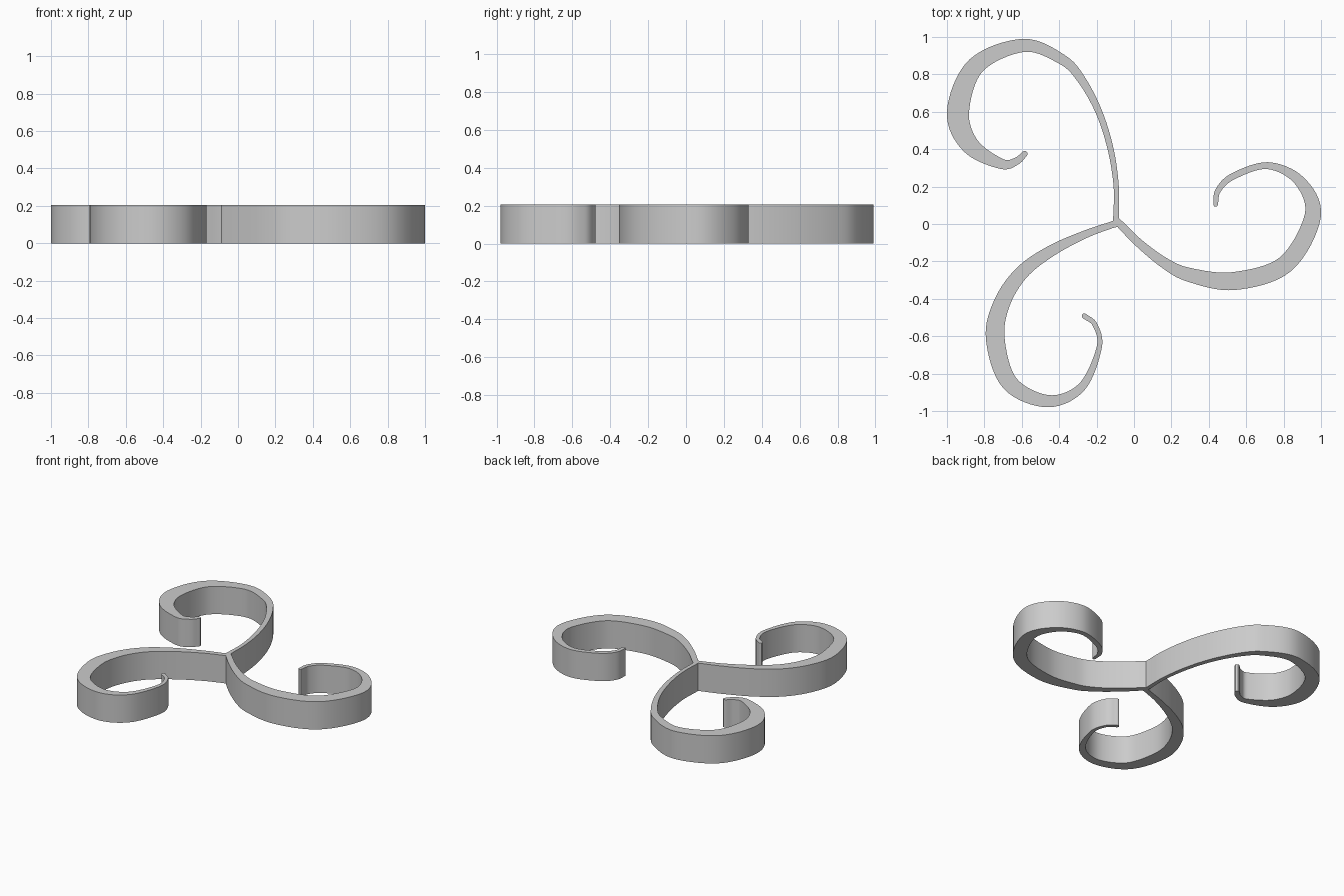
import bpy, bmesh, math
from mathutils import Vector

cube = bpy.data.objects.get("Cube")
if cube:
    bpy.data.objects.remove(cube, do_unlink=True)

HEIGHT = 0.205
STEPS = 8  # segments between two path points

# Hub corners, one in each notch between two arms
notch_left, notch_right, notch_front = (-.112, .018), (-.08, .03), (-.088, -.015)

# Arm centre lines: (x, y, width), from hub to tip
back_arm = [(-.096, .03, .03), (-.095, .2, .028), (-.125, .4, .032), (-.188, .6, .036),
            (-.283, .775, .045), (-.385, .88, .055), (-.59, .955, .07), (-.846, .846, .095),
            (-.941, .6, .118), (-.875, .42, .095), (-.71, .322, .055), (-.63, .335, .04),
            (-.585, .375, .032)]
side_arm = [(-.084, .008, .04), (.03, -.105, .045), (.17, -.213, .058), (.3, -.273, .075),
            (.535, -.305, .096), (.81, -.215, .095), (.956, .045, .087), (.885, .23, .058),
            (.715, .312, .037), (.53, .255, .035), (.45, .18, .03), (.436, .105, .025)]
front_arm = [(-.1, .002, .035), (-.26, -.055, .042), (-.445, -.145, .06), (-.6, -.26, .074),
             (-.705, -.42, .088), (-.742, -.61, .1), (-.665, -.85, .088), (-.46, -.947, .065),
             (-.28, -.872, .045), (-.186, -.66, .028), (-.208, -.54, .026), (-.265, -.492, .028)]


def smooth_path(points):
    """Catmull-Rom samples through the points."""
    p = [Vector(q) for q in points]
    p = [2 * p[0] - p[1]] + p + [2 * p[-1] - p[-2]]
    out = []
    for a, b, c, d in zip(p, p[1:], p[2:], p[3:]):
        for i in range(STEPS):
            t = i / STEPS
            out.append(0.5 * (2 * b + (c - a) * t + (2 * a - 5 * b + 4 * c - d) * t * t
                              + (3 * b - a - 3 * c + d) * t ** 3))
    return out + [p[-2]]


bm = bmesh.new()


def vert(p):
    return bm.verts.new((p[0], p[1], 0))


def add_arm(points, left_corner, right_corner):
    """Tapered ribbon from a hub edge to a rounded tip."""
    path = smooth_path(points)
    left, right = left_corner, right_corner
    for i in range(1, len(path)):
        here = path[i]
        ahead = path[min(i + 1, len(path) - 1)] - path[i - 1]
        along = Vector((ahead.x, ahead.y)).normalized()
        side = Vector((-along.y, along.x)) * here.z / 2
        new_left, new_right = vert(here.xy + side), vert(here.xy - side)
        bm.faces.new((right, new_right, new_left, left))
        left, right = new_left, new_right
    # half-round tip
    cap = []
    for k in range(1, 6):
        a = math.pi * k / 6
        cap.append(vert(here.xy - side * math.cos(a) + along * side.length * math.sin(a)))
    bm.faces.new([right] + cap + [left])


# Hub and three arms sharing its edges
hub_left, hub_right, hub_front = map(vert, (notch_left, notch_right, notch_front))
bm.faces.new((hub_left, hub_front, hub_right))
add_arm(back_arm, hub_left, hub_right)
add_arm(side_arm, hub_right, hub_front)
add_arm(front_arm, hub_front, hub_left)

bm.normal_update()
for f in bm.faces:
    if f.normal.z < 0:
        f.normal_flip()

mesh = bpy.data.meshes.new("three_armed_scroll")
bm.to_mesh(mesh)
bm.free()
scroll = bpy.data.objects.new("three_armed_scroll", mesh)
bpy.context.collection.objects.link(scroll)

# Plain grey
grey = bpy.data.materials.new("light_grey")
grey.use_nodes = True
colour = (0.6, 0.6, 0.6, 1)
grey.diffuse_color = colour
grey.node_tree.nodes["Principled BSDF"].inputs["Base Color"].default_value = colour
mesh.materials.append(grey)

# Raise the flat outline to full height
solid = scroll.modifiers.new("height", "SOLIDIFY")
solid.thickness = HEIGHT
solid.offset = 1
bpy.ops.object.select_all(action="DESELECT")
bpy.context.view_layer.objects.active = scroll
scroll.select_set(True)
bpy.ops.object.modifier_apply(modifier=solid.name)
bpy.ops.object.shade_smooth_by_angle(angle=math.radians(30))
